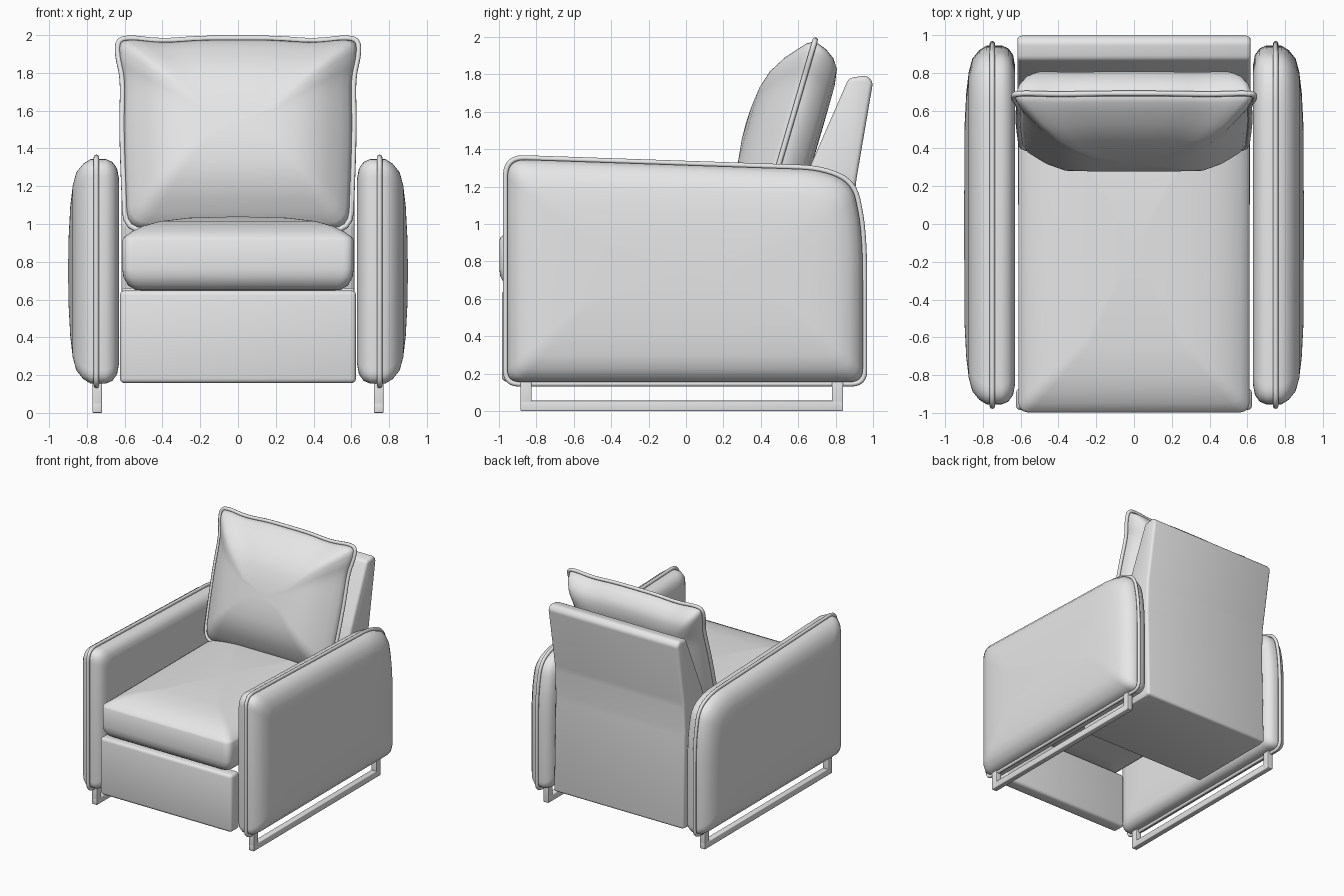
import bpy, bmesh
from mathutils import Vector

if "Cube" in bpy.data.objects:
    bpy.data.objects.remove(bpy.data.objects["Cube"])

fabric = bpy.data.materials.new("plain grey")
fabric.diffuse_color = (0.8, 0.8, 0.8, 1)
fabric.use_nodes = True
fabric.node_tree.nodes["Principled BSDF"].inputs["Base Color"].default_value = fabric.diffuse_color


def add(name, bm, angle=None):
    """Turn a bmesh into a smooth object; angle keeps sharper edges crisp."""
    bmesh.ops.recalc_face_normals(bm, faces=bm.faces)
    for f in bm.faces:
        f.smooth = True
    me = bpy.data.meshes.new(name)
    bm.to_mesh(me)
    bm.free()
    ob = bpy.data.objects.new(name, me)
    me.materials.append(fabric)
    bpy.context.collection.objects.link(ob)
    if angle:
        bpy.ops.object.select_all(action='DESELECT')
        ob.select_set(True)
        bpy.context.view_layer.objects.active = ob
        bpy.ops.object.shade_smooth_by_angle(angle=angle)
    return ob


def rounded(corners, n=6):
    """Outline from (a, b, radius) corners, each rounded with a small curve."""
    out = []
    for i, (a, b, r) in enumerate(corners):
        c = Vector((a, b))
        p = Vector(corners[i - 1][:2])
        q = Vector(corners[(i + 1) % len(corners)][:2])
        s = c + (p - c).normalized() * min(r, (p - c).length * 0.48)
        e = c + (q - c).normalized() * min(r, (q - c).length * 0.48)
        for k in range(n + 1):
            t = k / n
            out.append(s * (1 - t) ** 2 + c * 2 * t * (1 - t) + e * t * t)
    return out


def inset(outline, d):
    """Shrink an outline toward its middle by about d on every side."""
    lo = Vector((min(p.x for p in outline), min(p.y for p in outline)))
    hi = Vector((max(p.x for p in outline), max(p.y for p in outline)))
    mid, half = (lo + hi) / 2, (hi - lo) / 2
    return mid, [mid + Vector(((p.x - mid.x) * (1 - d / half.x),
                               (p.y - mid.y) * (1 - d / half.y))) for p in outline]


def cushion(name, outline, layers, caps, place, angle=None):
    """Stack inset outlines (depth, inset) and close both ends with fans."""
    bm = bmesh.new()
    rings = []
    for w, d in layers:
        mid, pts = inset(outline, d)
        rings.append([bm.verts.new(place(p.x, p.y, w)) for p in pts])
    n = len(outline)
    for r0, r1 in zip(rings, rings[1:]):
        for i in range(n):
            j = (i + 1) % n
            bm.faces.new((r0[i], r0[j], r1[j], r1[i]))
    for ring, w in ((rings[0], caps[0]), (rings[-1], caps[1])):
        c = bm.verts.new(place(mid.x, mid.y, w))
        for i in range(n):
            bm.faces.new((ring[i], ring[(i + 1) % n], c))
    return add(name, bm, angle)


def piping(name, outline, w, place, radius=0.014, grow=0.01):
    cu = bpy.data.curves.new(name, 'CURVE')
    cu.dimensions = '3D'
    cu.bevel_depth = radius
    cu.bevel_resolution = 2
    pts = inset(outline, -grow)[1]
    sp = cu.splines.new('POLY')
    sp.points.add(len(pts) - 1)
    for s, p in zip(sp.points, pts):
        s.co = (*place(p.x, p.y, w), 1)
    sp.use_cyclic_u = True
    cu.materials.append(fabric)
    ob = bpy.data.objects.new(name, cu)
    bpy.context.collection.objects.link(ob)


def slab(name, profile, x0, x1, bevel):
    """Extrude a y-z profile along x with softened edges."""
    bm = bmesh.new()
    f = bm.faces.new([bm.verts.new((x0, y, z)) for y, z in profile])
    ext = bmesh.ops.extrude_face_region(bm, geom=[f])
    bmesh.ops.translate(bm, vec=(x1 - x0, 0, 0),
                        verts=[v for v in ext['geom'] if isinstance(v, bmesh.types.BMVert)])
    bmesh.ops.recalc_face_normals(bm, faces=bm.faces)
    bmesh.ops.bevel(bm, geom=bm.edges[:], offset=bevel, segments=3,
                    profile=0.5, affect='EDGES')
    return add(name, bm, 0.6)


def box(y0, y1, z0, z1):
    return [(y0, z0), (y1, z0), (y1, z1), (y0, z1)]


# Padded arms with a seam, and the bar legs beneath them
arm = rounded([(-0.955, 0.155, 0.07), (0.945, 0.155, 0.07), (0.945, 0.95, 0.25),
               (0.89, 1.215, 0.09), (0.72, 1.29, 0.12), (-0.955, 1.347, 0.1)])
arm_layers = [(0.629, 0.3), (0.631, 0.1), (0.64, 0.05), (0.665, 0.015), (0.70, 0),
              (0.78, 0), (0.82, 0.025), (0.856, 0.07), (0.875, 0.14),
              (0.888, 0.25), (0.896, 0.4)]
for side, s in (("right", 1), ("left", -1)):
    def place(y, z, x, s=s):
        return Vector((s * x, y, z))
    cushion(side + "_arm", arm, arm_layers, (0.629, 0.9), place)
    piping(side + "_arm_seam", arm, 0.75, place)
    xs = sorted((s * 0.72, s * 0.77))
    slab(side + "_leg_rail", box(-0.885, 0.84, 0, 0.055), *xs, 0.006)
    slab(side + "_front_leg", box(-0.885, -0.825, 0.005, 0.2), *xs, 0.006)
    slab(side + "_back_leg", box(0.78, 0.84, 0.005, 0.2), *xs, 0.006)

# Front panel, rear base and leaning backrest
slab("front_panel", box(-0.985, -0.87, 0.157, 0.648), -0.625, 0.625, 0.025)
slab("rear_base", box(0.1, 0.88, 0.16, 0.66), -0.615, 0.615, 0.01)
slab("backrest", [(0.72, 0.16), (0.92, 0.16), (0.9, 0.97), (0.908, 1.22), (1.0, 1.76),
                  (0.965, 1.795), (0.87, 1.78), (0.66, 1.3), (0.55, 1.0)],
     -0.618, 0.618, 0.022)

# Seat cushion with crowned top
seat = rounded([(-0.612, -0.998, 0.06), (0.612, -0.998, 0.06),
                (0.612, 0.7, 0.06), (-0.612, 0.7, 0.06)])
seat_layers = [(0.645, 0.25), (0.65, 0.07), (0.675, 0.03), (0.72, 0.005), (0.76, 0),
               (0.915, 0), (0.93, 0.008), (0.96, 0.05), (0.99, 0.11),
               (1.015, 0.2), (1.033, 0.35)]
cushion("seat_cushion", seat, seat_layers, (0.645, 1.04),
        lambda x, y, z: Vector((x, y, z)), 0.9)

# Plump back pillow, leaning on the backrest
half = [(0.59, -1.05, 0.1), (0.61, -0.5, 0.2), (0.603, -0.22, 0.1), (0.632, -0.1, 0.06),
        (0.632, -0.01, 0.05), (0.56, 0.0, 0.05), (0.4, -0.02, 0.1), (0.2, -0.003, 0.1)]
pillow = rounded(half + [(-u, v, r) for u, v, r in reversed(half)], 4)
up, out = Vector((0, 0.28, 0.96)), Vector((0, -0.96, 0.28))


def lean(u, v, w):
    return Vector((u, 0.69, 1.98)) + up * v + out * w


pillow_layers = [(-0.17, 0.4), (-0.168, 0.2), (-0.155, 0.11), (-0.12, 0.06), (-0.07, 0.025),
                 (0, 0), (0.04, 0.025), (0.08, 0.07), (0.13, 0.13), (0.185, 0.22),
                 (0.215, 0.32), (0.228, 0.43)]
cushion("back_pillow", pillow, pillow_layers, (-0.17, 0.232), lean)
piping("back_pillow_seam", pillow, 0, lean, 0.015, 0.006)
